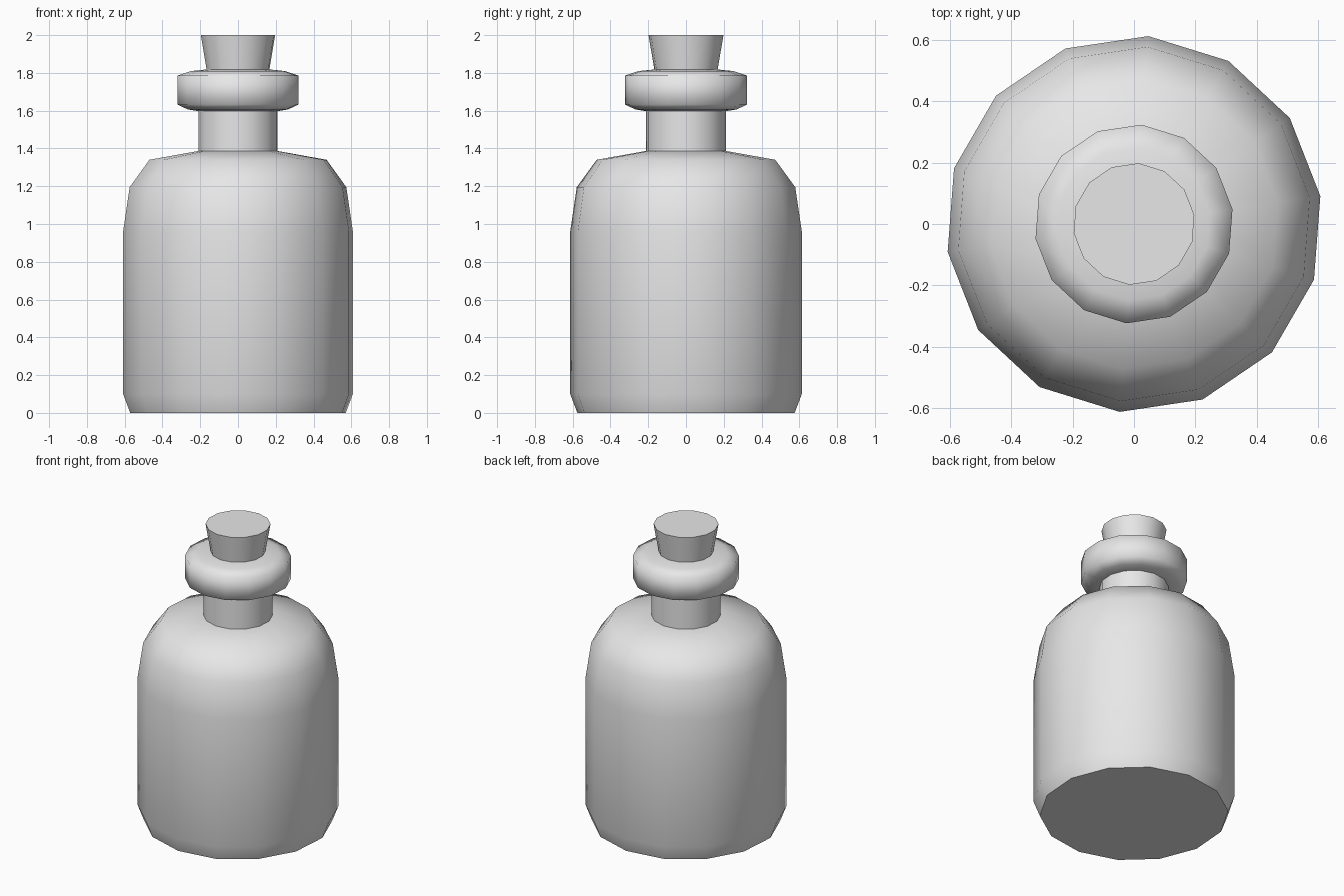
import bpy
import bmesh
from math import cos, sin, radians, tau

SIDES = 14
PHASE = radians(8.5)

cube = bpy.data.objects.get("Cube")
if cube:
    bpy.data.objects.remove(cube, do_unlink=True)

# One plain grey for the whole bottle
grey = bpy.data.materials.new("plain_grey")
grey.use_nodes = True
colour = (0.8, 0.8, 0.8, 1.0)
grey.diffuse_color = colour
grey.node_tree.nodes["Principled BSDF"].inputs["Base Color"].default_value = colour


def turned_part(name, profile, smooth_angle):
    """Spin a (radius, height) profile, listed bottom to top, into a capped solid."""
    bm = bmesh.new()
    rings = []
    for radius, height in profile:
        angles = [PHASE + tau * i / SIDES for i in range(SIDES)]
        rings.append([bm.verts.new((radius * cos(a), radius * sin(a), height))
                      for a in angles])
    for low, high in zip(rings, rings[1:]):
        for i in range(SIDES):
            j = (i + 1) % SIDES
            bm.faces.new((low[i], low[j], high[j], high[i]))
    bm.faces.new(rings[0][::-1])
    bm.faces.new(rings[-1])
    mesh = bpy.data.meshes.new(name)
    bm.to_mesh(mesh)
    bm.free()
    mesh.materials.append(grey)
    part = bpy.data.objects.new(name, mesh)
    bpy.context.collection.objects.link(part)

    bpy.ops.object.select_all(action="DESELECT")
    part.select_set(True)
    bpy.context.view_layer.objects.active = part
    bpy.ops.object.shade_smooth_by_angle(angle=radians(smooth_angle))
    return part


# Rounded body with a chamfered base and soft shoulder
turned_part("body", [(0.577, 0), (0.615, 0.1), (0.615, 0.96), (0.58, 1.195),
                     (0.474, 1.34), (0.21, 1.387)], 60)

# Straight neck
turned_part("neck", [(0.212, 1.38), (0.212, 1.61)], 60)

# Thick collar around the mouth
turned_part("rim", [(0.21, 1.597), (0.27, 1.607), (0.325, 1.633),
                    (0.325, 1.785), (0.25, 1.81), (0.15, 1.82)], 80)

# Tapered stopper
turned_part("cork", [(0.165, 1.8), (0.199, 2.0)], 60)
